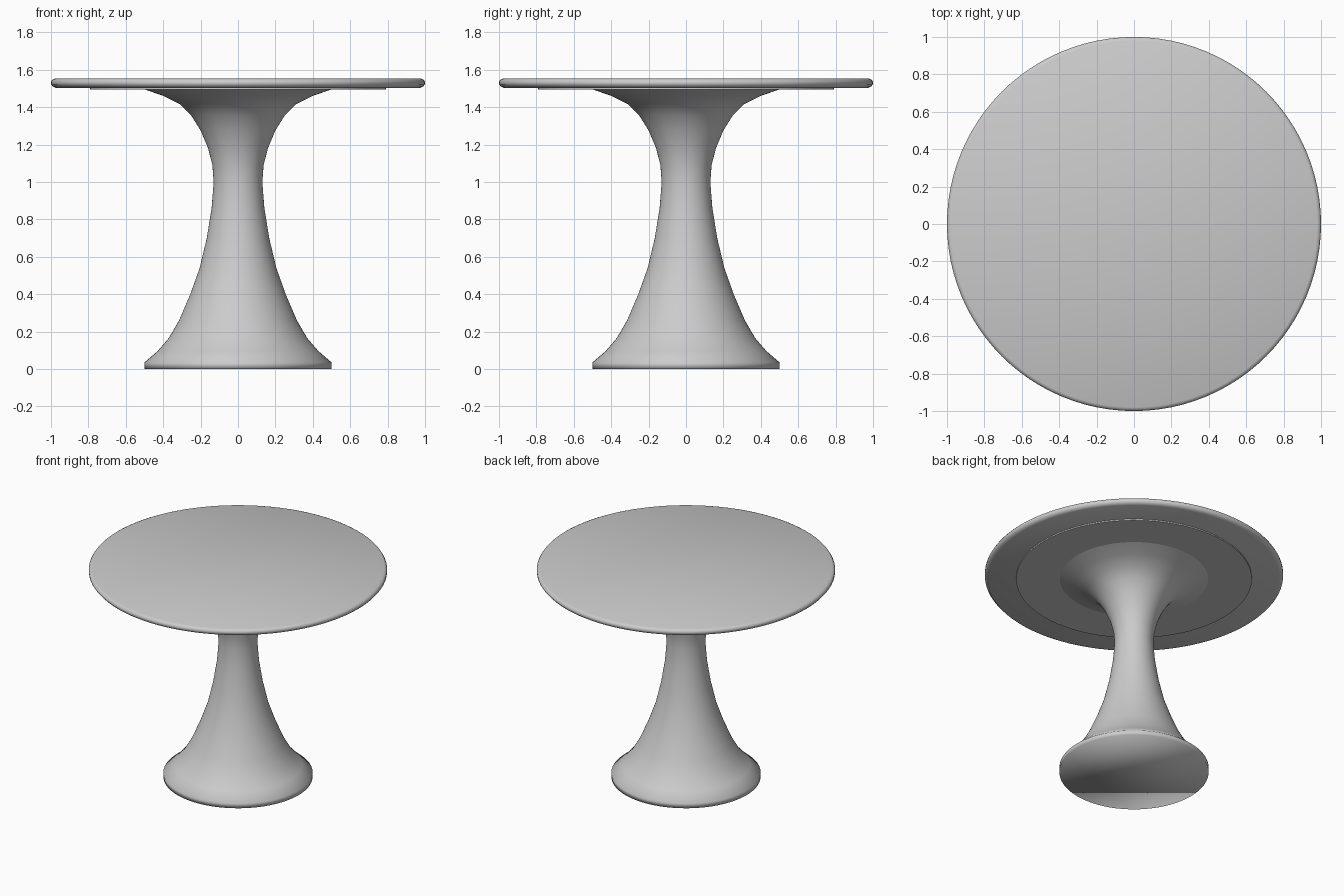
import bpy, bmesh, math

cube = bpy.data.objects.get("Cube")
if cube:
    bpy.data.objects.remove(cube, do_unlink=True)

SEGMENTS = 96

grey = bpy.data.materials.new("light_grey")
grey.use_nodes = True
colour = (0.6, 0.6, 0.6, 1)
grey.diffuse_color = colour
grey.node_tree.nodes["Principled BSDF"].inputs["Base Color"].default_value = colour


def turned(name, profile, smooth_angle):
    """Turn a (radius, height) profile, bottom to top, into a closed solid."""
    bm = bmesh.new()
    rings = []
    for r, z in profile:
        angles = [2 * math.pi * i / SEGMENTS for i in range(SEGMENTS)]
        rings.append([bm.verts.new((r * math.cos(a), r * math.sin(a), z)) for a in angles])
    for low, high in zip(rings, rings[1:]):
        for i in range(SEGMENTS):
            j = (i + 1) % SEGMENTS
            bm.faces.new((low[i], low[j], high[j], high[i]))
    bm.faces.new(rings[0][::-1])
    bm.faces.new(rings[-1])
    mesh = bpy.data.meshes.new(name)
    bm.to_mesh(mesh)
    bm.free()
    mesh.materials.append(grey)
    obj = bpy.data.objects.new(name, mesh)
    bpy.context.collection.objects.link(obj)
    bpy.ops.object.select_all(action="DESELECT")
    obj.select_set(True)
    bpy.context.view_layer.objects.active = obj
    bpy.ops.object.shade_smooth_by_angle(angle=math.radians(smooth_angle))
    return obj


# Trumpet-shaped pedestal with a short upright foot rim
turned("pedestal", [
    (0.5, 0), (0.5, 0.035), (0.43, 0.095), (0.37, 0.165), (0.315, 0.26),
    (0.255, 0.4), (0.205, 0.54), (0.167, 0.7), (0.141, 0.86), (0.13, 1.0),
    (0.137, 1.09), (0.16, 1.18), (0.2, 1.275), (0.25, 1.355), (0.31, 1.415),
    (0.4, 1.46), (0.5, 1.495)], 100)

# Thin mounting plate under the top
turned("mounting_plate", [(0.79, 1.494), (0.79, 1.51)], 30)

# Round top with softened edge
turned("table_top", [
    (0.975, 1.503), (0.99, 1.51), (1.0, 1.522), (1.0, 1.535),
    (0.993, 1.546), (0.98, 1.552)], 50)
